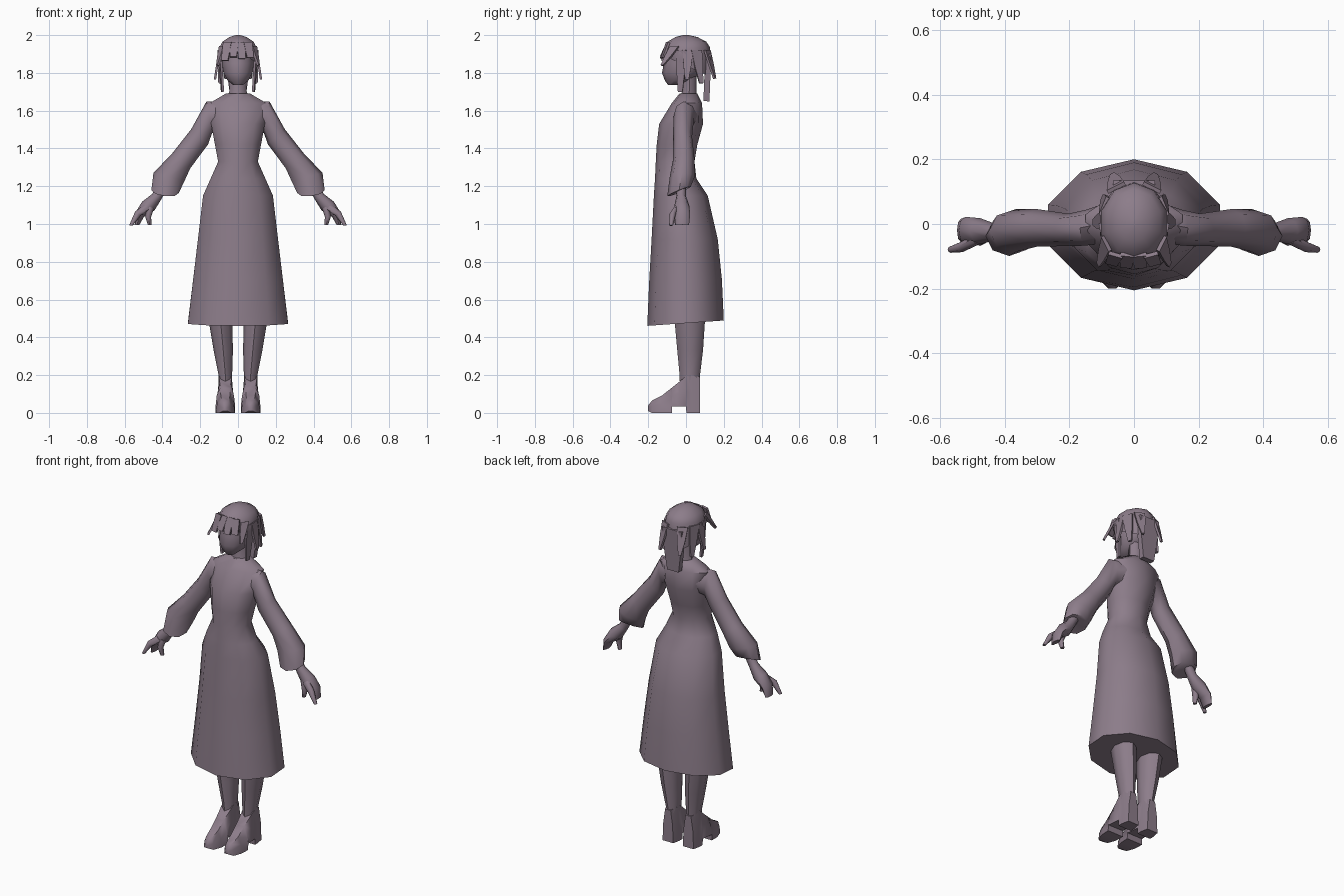
import bpy, bmesh, math
from math import sin, cos, pi, radians
from mathutils import Vector

mat = bpy.data.materials.new("dusty mauve")
mat.diffuse_color = (0.265, 0.205, 0.255, 1)


def skin(bm, rings, caps=(True, True)):
    """Join a list of equal point rings into a closed skin."""
    vs = [[bm.verts.new(p) for p in r] for r in rings]
    n = len(vs[0])
    for a, b in zip(vs, vs[1:]):
        for i in range(n):
            j = (i + 1) % n
            bm.faces.new((a[i], a[j], b[j], b[i]))
    if caps[0]:
        bm.faces.new(vs[0][::-1])
    if caps[1]:
        bm.faces.new(vs[-1])


def ring(x, y, z, rx, ry, roll=0, tilt=0, n=8):
    """Elliptic ring, rolled about y (degrees) and sheared along y."""
    r = radians(roll)
    pts = []
    for i in range(n):
        a = 2 * pi * i / n
        u, v = rx * sin(a), -ry * cos(a)
        pts.append(Vector((x + u * cos(r), y + v, z + u * sin(r) + tilt * v)))
    return pts


def finish(name, bm, mirror=False, angle=50):
    bmesh.ops.recalc_face_normals(bm, faces=bm.faces[:])
    me = bpy.data.meshes.new(name)
    bm.to_mesh(me)
    bm.free()
    me.materials.append(mat)
    me.polygons.foreach_set("use_smooth", [True] * len(me.polygons))
    me.set_sharp_from_angle(angle=radians(angle))
    ob = bpy.data.objects.new(name, me)
    bpy.context.collection.objects.link(ob)
    if mirror:
        ob.modifiers.new("mirror", 'MIRROR').use_mirror_merge = False
    return ob


def upright(name, rows, n=10, caps=(True, True)):
    """Stack of level rings: z, half width, front y, back y, tilt."""
    bm = bmesh.new()
    skin(bm, [ring(0, (f + b) / 2, z, w / 0.951, (b - f) / 2, 0, t, n)
              for z, w, f, b, t in rows], caps)
    return finish(name, bm)


def tubes(name, paths, n=8):
    bm = bmesh.new()
    for p in paths:
        skin(bm, [ring(*r, n=n) for r in p])
    return finish(name, bm, True)


# Dress body, from hem to collar
upright("dress", [
    (0.475, 0.265, -0.205, 0.20, 0.07),
    (0.70, 0.238, -0.195, 0.19, 0.03),
    (0.92, 0.212, -0.182, 0.168, 0),
    (1.15, 0.185, -0.170, 0.115, 0),
    (1.24, 0.145, -0.164, 0.055, 0),
    (1.33, 0.105, -0.160, 0.045, 0),
    (1.42, 0.122, -0.155, 0.06, 0),
    (1.53, 0.142, -0.142, 0.09, 0),
    (1.64, 0.15, -0.075, 0.085, 0),
    (1.69, 0.065, -0.035, 0.06, 0)])

# Neck and head
upright("neck", [(1.66, 0.055, -0.03, 0.06, 0), (1.71, 0.042, -0.02, 0.055, 0),
                 (1.80, 0.042, -0.02, 0.055, 0)], 8)
upright("head", [
    (1.735, 0.025, -0.095, -0.03, 0),
    (1.76, 0.055, -0.112, 0.03, 0),
    (1.80, 0.076, -0.127, 0.08, 0),
    (1.85, 0.084, -0.118, 0.10, 0),
    (1.92, 0.08, -0.11, 0.10, 0)])

# Hair cap, lower at the nape
upright("hair_cap", [
    (1.835, 0.098, -0.115, 0.125, -0.45),
    (1.89, 0.105, -0.122, 0.13, -0.2),
    (1.935, 0.098, -0.115, 0.127, 0),
    (1.965, 0.082, -0.098, 0.108, 0),
    (1.99, 0.045, -0.055, 0.06, 0),
    (2.0, 0.012, -0.015, 0.015, 0)], caps=(False, True))


def lock(bm, root, tip, w0, w1, side, thick=0.006):
    """Flat tapered strand; side is the direction of its width."""
    root, tip, side = Vector(root), Vector(tip), Vector(side).normalized()
    out = side.cross(tip - root).normalized() * thick
    rings = []
    for t, w in ((0, w0), (0.5, (w0 * 0.65 + w1 * 0.35)), (1, w1)):
        c, s = root.lerp(tip, t), side * w / 2
        rings.append([c - s - out, c + s - out, c + s + out, c - s + out])
    skin(bm, rings)


# Fringe and back locks
bm = bmesh.new()
for x, z in ((-0.07, 1.865), (-0.025, 1.885), (0.02, 1.875), (0.065, 1.88)):
    lock(bm, (x * 0.8, -0.095, 1.962), (x, -0.136 + abs(x) * 0.2, z), 0.045, 0.036, (1, x * 4, 0))
lock(bm, (0, 0.118, 1.90), (0, 0.108, 1.65), 0.13, 0.075, (1, 0, 0), 0.016)
finish("fringe_and_nape_hair", bm)

# Side locks
bm = bmesh.new()
lock(bm, (0.085, -0.06, 1.94), (0.108, -0.125, 1.84), 0.05, 0.015, (0.5, 1, 0))
lock(bm, (0.098, -0.025, 1.92), (0.082, -0.03, 1.70), 0.055, 0.025, (0.2, 1, 0))
lock(bm, (0.098, 0.01, 1.92), (0.122, 0.005, 1.765), 0.055, 0.02, (0, 1, 0))
lock(bm, (0.092, 0.055, 1.92), (0.095, 0.08, 1.745), 0.06, 0.02, (-0.4, 1, 0))
lock(bm, (0.055, 0.112, 1.92), (0.065, 0.152, 1.77), 0.06, 0.015, (1, -0.5, 0))
finish("side_locks", bm, True)

# Sleeves with flared cuffs
tubes("sleeve", [[
    (0.10, 0.0, 1.575, 0.075, 0.06, 85),
    (0.152, -0.012, 1.565, 0.085, 0.055, 80),
    (0.203, -0.018, 1.462, 0.06, 0.05, 42),
    (0.30, -0.012, 1.335, 0.062, 0.058, 40),
    (0.365, -0.02, 1.25, 0.085, 0.066, 14),
    (0.386, -0.037, 1.172, 0.073, 0.062, 6, 0.4)]])

# Hands: palm with fingers, forefinger, thumb
tubes("hand", [
    [(0.405, -0.025, 1.19, 0.028, 0.025, 25), (0.43, -0.025, 1.145, 0.028, 0.026, 30),
     (0.475, -0.022, 1.095, 0.04, 0.04, 35), (0.52, -0.02, 1.05, 0.025, 0.042, 30),
     (0.535, -0.02, 0.995, 0.012, 0.036, 5)],
    [(0.48, -0.045, 1.09, 0.022, 0.018, 35), (0.53, -0.07, 1.055, 0.018, 0.017, 35),
     (0.567, -0.079, 0.992, 0.009, 0.01, 10)],
    [(0.465, -0.04, 1.09, 0.022, 0.02, 20), (0.476, -0.05, 1.04, 0.016, 0.018, 5),
     (0.467, -0.045, 0.995, 0.01, 0.012, 0)]])

# Legs
tubes("leg", [[
    (0.067, 0.02, 0.13, 0.036, 0.052), (0.067, 0.02, 0.20, 0.036, 0.054),
    (0.078, 0.022, 0.33, 0.051, 0.068), (0.092, 0.02, 0.482, 0.062, 0.08)]])

# Shoes: stations along y with sole, top, sole half width, top half width
bm = bmesh.new()
rings = []
for y, zb, zt, w, tw in ((0.075, 0, 0.19, 0.035, 0.018), (0.03, 0, 0.20, 0.044, 0.034),
                         (0.002, 0, 0.195, 0.044, 0.034), (0, 0.035, 0.195, 0.044, 0.034),
                         (-0.035, 0.035, 0.165, 0.047, 0.03), (-0.073, 0.035, 0.135, 0.052, 0.026),
                         (-0.075, 0, 0.133, 0.052, 0.026), (-0.13, 0, 0.09, 0.05, 0.024),
                         (-0.18, 0, 0.065, 0.032, 0.018), (-0.2, 0.01, 0.04, 0.012, 0.008)):
    zm = zb + (zt - zb) * 0.55
    rings.append([Vector((0.067 + dx, y, z)) for dx, z in
                  ((-w, zb), (w, zb), (w * 0.88, zm), (tw, zt), (-tw, zt), (-w * 0.88, zm))])
skin(bm, rings)
finish("shoe", bm, True)
